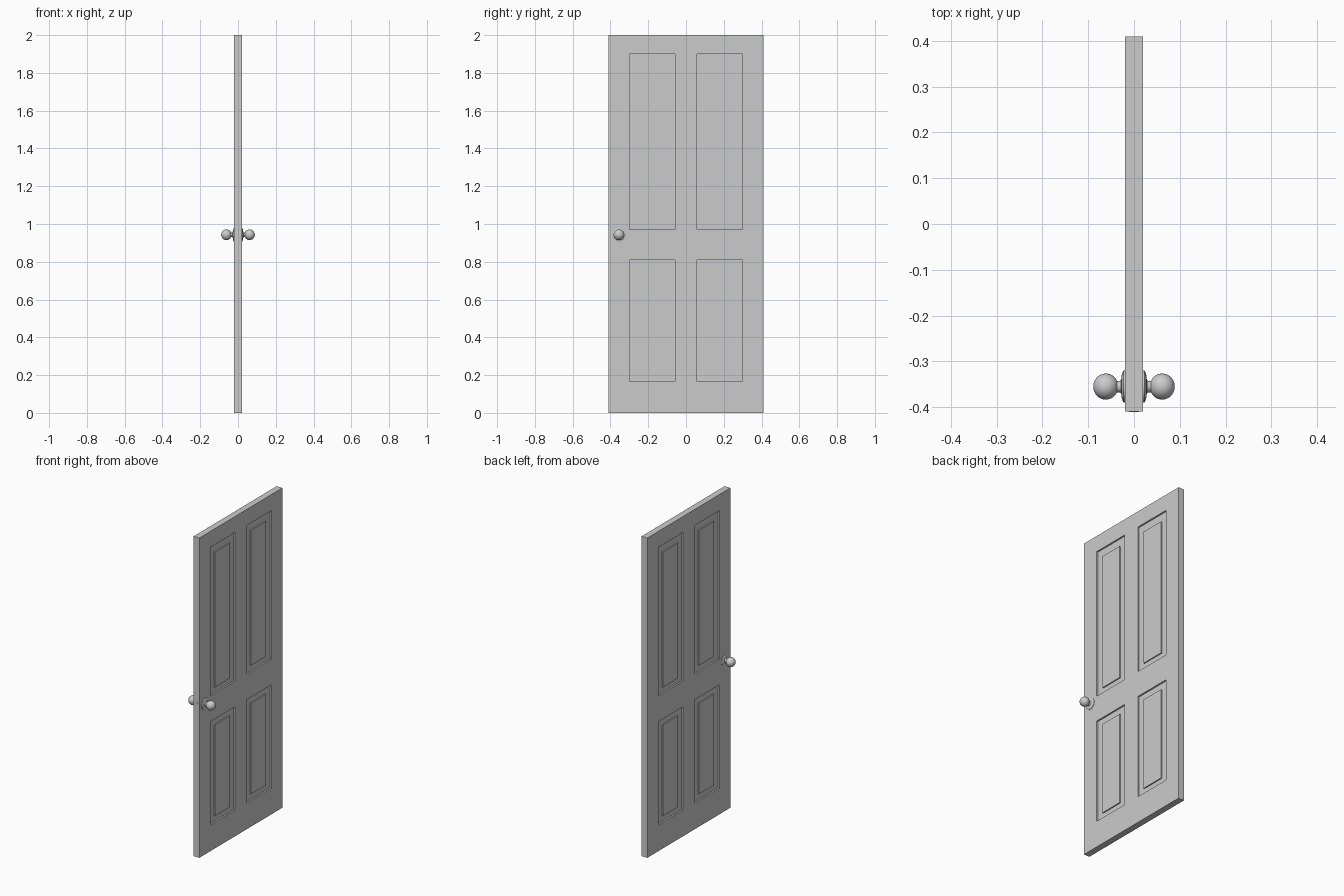
import bpy, bmesh, math
from mathutils import Vector

if "Cube" in bpy.data.objects:
    bpy.data.objects.remove(bpy.data.objects["Cube"])

T, W, H = 0.02, 0.41, 2.0          # half thickness, half width, height
KY, KZ = -0.355, 0.943             # knob axis


def make_object(name, bm, smooth=False):
    bmesh.ops.remove_doubles(bm, verts=bm.verts, dist=1e-5)
    bmesh.ops.recalc_face_normals(bm, faces=bm.faces)
    me = bpy.data.meshes.new(name)
    bm.to_mesh(me)
    bm.free()
    ob = bpy.data.objects.new(name, me)
    bpy.context.collection.objects.link(ob)
    if smooth:
        bpy.context.view_layer.objects.active = ob
        ob.select_set(True)
        bpy.ops.object.shade_smooth_by_angle(angle=math.radians(40))
        ob.select_set(False)
    return ob


def rect(bm, x, y0, y1, z0, z1):
    return [bm.verts.new((x, y, z)) for y, z in ((y0, z0), (y1, z0), (y1, z1), (y0, z1))]


def bridge(bm, a, b):
    for i in range(4):
        j = (i + 1) % 4
        bm.faces.new((a[i], a[j], b[j], b[i]))


# Door slab: stiles and rails as a grid, with recessed raised panels on both faces
ys = [-W, -0.30, -0.057, 0.057, 0.30, W]
zs = [0, 0.165, 0.81, 0.97, 1.90, H]
bm = bmesh.new()
for s in (-1, 1):
    for i in range(5):
        for j in range(5):
            y0, y1, z0, z1 = ys[i], ys[i + 1], zs[j], zs[j + 1]
            outer = rect(bm, s * T, y0, y1, z0, z1)
            if i in (1, 3) and j in (1, 3):
                low, high = (0.035, 0.05) if j == 3 else (0.035, 0.04)
                inner = (y0 + 0.047, y1 - 0.047, z0 + low, z1 - high)
                floor = rect(bm, s * (T - 0.01), y0, y1, z0, z1)
                foot = rect(bm, s * (T - 0.01), *inner)
                top = rect(bm, s * (T - 0.003), *inner)
                for a, b in ((outer, floor), (floor, foot), (foot, top)):
                    bridge(bm, a, b)
                bm.faces.new(top)
            else:
                bm.faces.new(outer)
bmesh.ops.remove_doubles(bm, verts=bm.verts, dist=1e-5)
# Close the rim of the slab
rim = [e for e in bm.edges if e.is_boundary]
bmesh.ops.bridge_loops(bm, edges=rim)
make_object("door_slab", bm)

# Knobs: rosette, neck and ball turned around the x axis
R, CX = 0.0285, 0.0615
profile = [(0.018, 0.035), (0.0225, 0.035), (0.025, 0.031), (0.027, 0.024),
           (0.028, 0.015), (0.031, 0.0125), (0.037, 0.0125)]
for k in range(2, 15):
    a = math.pi * (1 - k / 14) if k < 14 else 0
    if k >= 3:
        profile.append((CX + 0.0275 * math.cos(a), R * math.sin(a)))
for s, name in ((1, "right_knob"), (-1, "left_knob")):
    bm = bmesh.new()
    pts = [bm.verts.new((s * x, KY + r, KZ)) for x, r in profile]
    edges = [bm.edges.new((pts[i], pts[i + 1])) for i in range(len(pts) - 1)]
    bmesh.ops.spin(bm, geom=pts + edges, cent=(0, KY, KZ), axis=(1, 0, 0),
                   angle=2 * math.pi, steps=28)
    make_object(name, bm, True)

# Latch plate: thin oval on the narrow edge
bm = bmesh.new()
ring = [bm.verts.new((0.011 * math.cos(2 * math.pi * i / 20), -W - 0.0005,
                      KZ + 0.03 * math.sin(2 * math.pi * i / 20))) for i in range(20)]
face = bm.faces.new(ring)
ext = bmesh.ops.extrude_face_region(bm, geom=[face])
bmesh.ops.translate(bm, vec=Vector((0, 0.003, 0)),
                    verts=[v for v in ext["geom"] if isinstance(v, bmesh.types.BMVert)])
make_object("latch_plate", bm)
